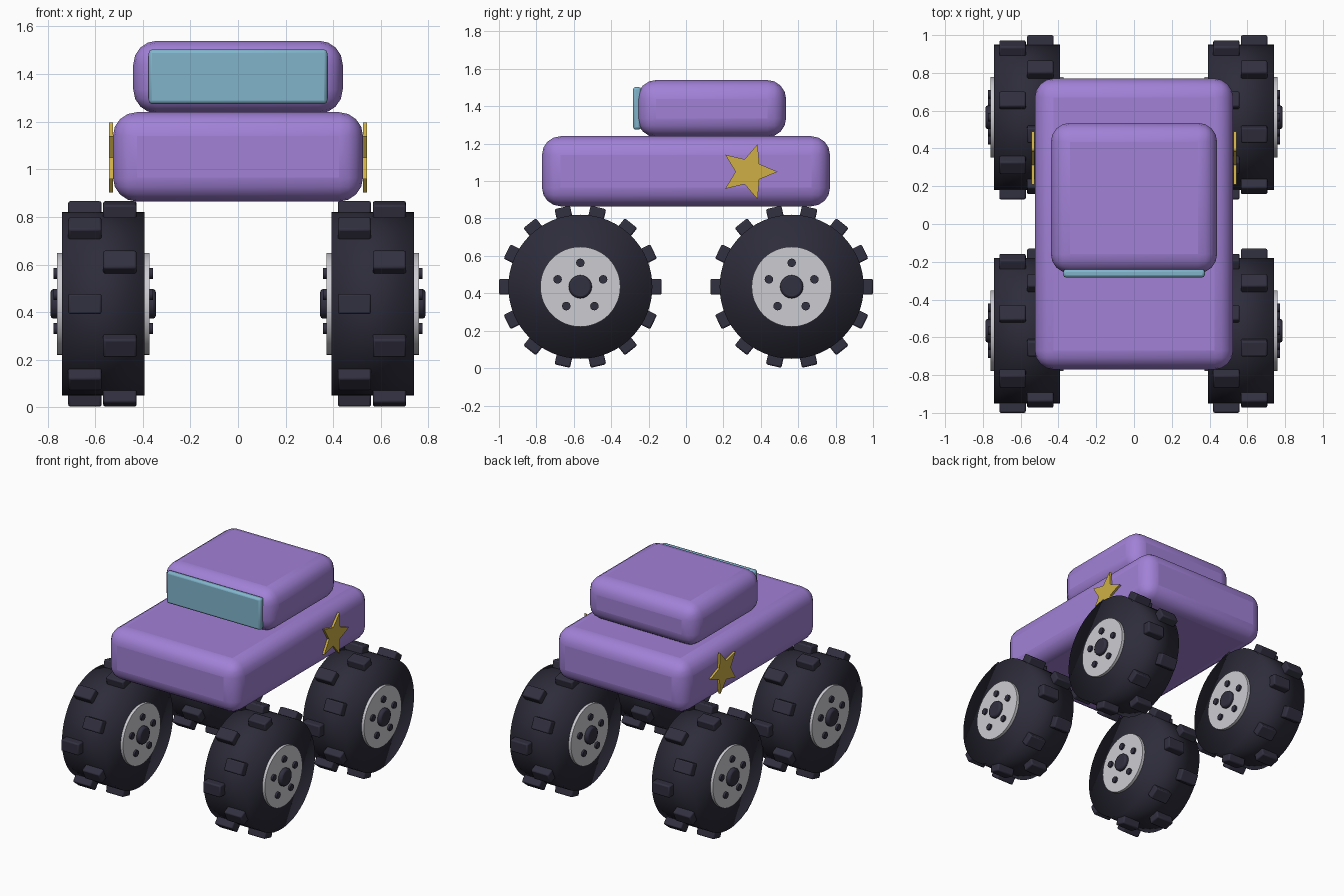
import bpy
import bmesh
from math import pi, cos, sin, radians
from mathutils import Matrix, Vector

cube = bpy.data.objects.get("Cube")
if cube:
    bpy.data.objects.remove(cube, do_unlink=True)


def material(name, r, g, b):
    mat = bpy.data.materials.new(name)
    mat.use_nodes = True
    mat.diffuse_color = (r, g, b, 1)
    node = next(n for n in mat.node_tree.nodes if n.type == 'BSDF_PRINCIPLED')
    node.inputs["Base Color"].default_value = (r, g, b, 1)
    node.inputs["Roughness"].default_value = 0.6
    return mat


purple = material("purple paint", 0.36, 0.22, 0.68)
glass = material("pale blue glass", 0.22, 0.46, 0.60)
gold = material("gold", 0.62, 0.43, 0.06)
rubber = material("dark rubber", 0.026, 0.025, 0.042)
tread_rubber = material("tread rubber", 0.031, 0.029, 0.050)
steel = material("light steel", 0.60, 0.60, 0.64)


def finish(bm, name, mat, location=(0, 0, 0), bevel=0, segments=1, angle=40):
    bmesh.ops.recalc_face_normals(bm, faces=bm.faces)
    mesh = bpy.data.meshes.new(name)
    bm.to_mesh(mesh)
    bm.free()
    mesh.materials.append(mat)
    obj = bpy.data.objects.new(name, mesh)
    obj.location = location
    bpy.context.collection.objects.link(obj)
    if bevel:
        mod = obj.modifiers.new("Rounded edges", 'BEVEL')
        mod.width = bevel
        mod.segments = segments
        mod.limit_method = 'ANGLE'
        mod.angle_limit = radians(35)
    bpy.ops.object.select_all(action='DESELECT')
    obj.select_set(True)
    bpy.context.view_layer.objects.active = obj
    if angle >= 180:
        bpy.ops.object.shade_smooth()
    else:
        bpy.ops.object.shade_smooth_by_angle(angle=radians(angle))
    return obj


def box(name, mat, low, high, bevel, segments):
    low, high = Vector(low), Vector(high)
    bm = bmesh.new()
    bmesh.ops.create_cube(bm, size=1, matrix=Matrix.Diagonal((*(high - low), 1)))
    return finish(bm, name, mat, (low + high) / 2, bevel, segments)


def add_disc(bm, radius, half, sides, y=0, z=0):
    """Cylinder lying along x."""
    place = Matrix.Translation((0, y, z)) @ Matrix.Rotation(pi / 2, 4, 'Y')
    bmesh.ops.create_cone(bm, cap_ends=True, segments=sides, radius1=radius,
                          radius2=radius, depth=2 * half, matrix=place)


def star(name, x):
    """Five-pointed plate with one point towards the rear."""
    bm = bmesh.new()
    points = []
    for i in range(10):
        r = 0.155 if i % 2 == 0 else 0.07
        a = i * pi / 5
        points.append(bm.verts.new((-0.008, r * cos(a), r * sin(a))))
    face = bm.faces.new(points)
    side = bmesh.ops.extrude_face_region(bm, geom=[face])
    moved = [v for v in side["geom"] if isinstance(v, bmesh.types.BMVert)]
    bmesh.ops.translate(bm, verts=moved, vec=(0.016, 0, 0))
    finish(bm, name, gold, (x, 0.335, 1.05), angle=20)


def wheel(label, x, y):
    centre = (x, y, 0.435)

    # Tyre
    bm = bmesh.new()
    add_disc(bm, 0.385, 0.174, 64)
    finish(bm, label + "_tyre", rubber, centre, angle=180)

    # Two staggered rows of tread blocks
    bm = bmesh.new()
    count = 14
    for i in range(count):
        row = 0.07 if i % 2 == 0 else -0.077
        turn = Matrix.Rotation(2 * pi * i / count, 4, 'X')
        place = turn @ Matrix.Translation((row, 0.40, 0))
        bmesh.ops.create_cube(bm, size=1,
                              matrix=place @ Matrix.Diagonal((0.14, 0.07, 0.085, 1)))
    finish(bm, label + "_tread", tread_rubber, centre, 0.009, 2)

    # Steel hub showing on both sides
    bm = bmesh.new()
    add_disc(bm, 0.214, 0.194, 48)
    finish(bm, label + "_hub", steel, centre)

    # Centre cap
    bm = bmesh.new()
    add_disc(bm, 0.062, 0.221, 24)
    finish(bm, label + "_cap", tread_rubber, centre, 0.012, 2)

    # Ring of five bolts
    bm = bmesh.new()
    for i in range(5):
        a = pi / 2 + 2 * pi * i / 5
        add_disc(bm, 0.023, 0.208, 12, 0.128 * cos(a), 0.128 * sin(a))
    finish(bm, label + "_bolts", tread_rubber, centre)


# Body, cab and windscreen
box("body", purple, (-0.525, -0.77, 0.865), (0.525, 0.77, 1.24), 0.1, 4)
box("cab", purple, (-0.44, -0.26, 1.235), (0.44, 0.535, 1.54), 0.1, 4)
box("windscreen", glass, (-0.375, -0.283, 1.275), (0.375, -0.24, 1.503), 0.014, 2)

# Side stars and wheels
for side, sx in (("left", 1), ("right", -1)):
    star(side + "_star", sx * 0.534)
    for end, sy in (("front", -1), ("rear", 1)):
        wheel(end + "_" + side, sx * 0.566, sy * 0.565)
